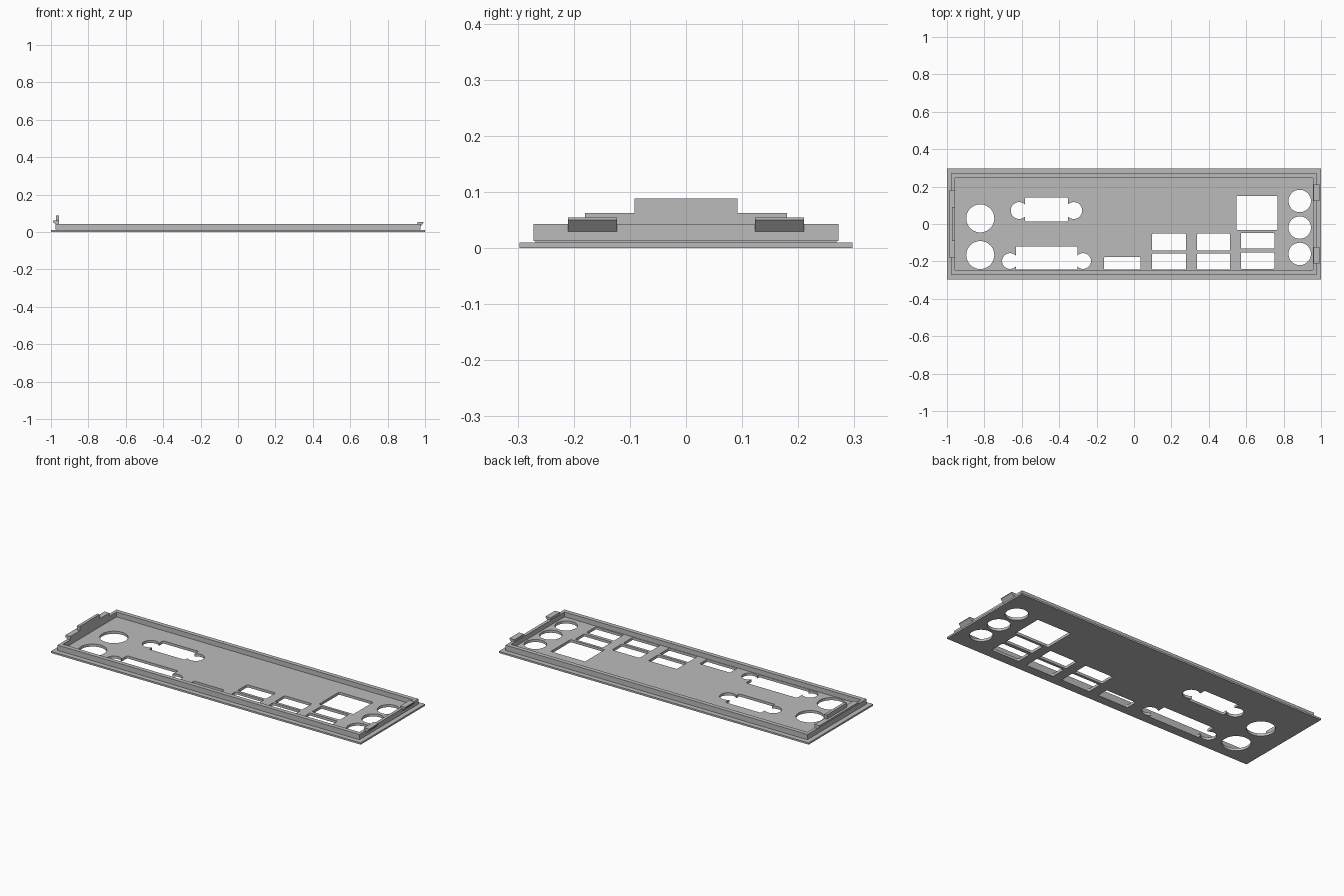
import bpy, bmesh
from math import cos, sin, pi

cube = bpy.data.objects.get("Cube")
if cube:
    bpy.data.objects.remove(cube, do_unlink=True)

steel = bpy.data.materials.new("grey_steel")
steel.use_nodes = True
GREY = (0.5, 0.5, 0.5, 1)
steel.diffuse_color = GREY
steel.node_tree.nodes["Principled BSDF"].inputs["Base Color"].default_value = GREY


def stack(name, rings):
    """Solid skinned through a list of closed rings, capped at both ends."""
    bm = bmesh.new()
    loops = [[bm.verts.new(p) for p in ring] for ring in rings]
    for a, b in zip(loops, loops[1:]):
        for i in range(len(a)):
            j = (i + 1) % len(a)
            bm.faces.new((a[i], a[j], b[j], b[i]))
    bm.faces.new(loops[0][::-1])
    bm.faces.new(loops[-1])
    bmesh.ops.recalc_face_normals(bm, faces=bm.faces[:])
    mesh = bpy.data.meshes.new(name)
    bm.to_mesh(mesh)
    bm.free()
    mesh.materials.append(steel)
    obj = bpy.data.objects.new(name, mesh)
    bpy.context.collection.objects.link(obj)
    return obj


def rectangle(x, y, z):
    return [(-x, -y, z), (x, -y, z), (x, y, z), (-x, y, z)]


def cut(outline):
    """Punch an outline through the panel."""
    tool = stack("cutter", [[(x, y, z) for x, y in outline] for z in (-0.1, 0.2)])
    tool.hide_render = True
    mod = panel.modifiers.new("cutout", 'BOOLEAN')
    mod.operation, mod.solver, mod.object = 'DIFFERENCE', 'EXACT', tool
    bpy.context.view_layer.objects.active = panel
    bpy.ops.object.modifier_apply(modifier=mod.name)
    bpy.data.objects.remove(tool, do_unlink=True)


def cut_circle(x, y, r, n=40):
    cut([(x + r * cos(2 * pi * i / n), y + r * sin(2 * pi * i / n)) for i in range(n)])


def cut_rect(x0, x1, y0, y1, r=0.006):
    corners = [(x1 - r, y1 - r), (x0 + r, y1 - r), (x0 + r, y0 + r), (x1 - r, y0 + r)]
    cut([(cx + r * cos((q + k / 3) * pi / 2), cy + r * sin((q + k / 3) * pi / 2))
         for q, (cx, cy) in enumerate(corners) for k in range(4)])


# Panel: flange, narrow neck, raised wall and sunken floor
panel = stack("panel", [rectangle(*p) for p in (
    (1, 0.297, 0), (1, 0.297, 0.01), (0.971, 0.268, 0.01), (0.971, 0.268, 0.013),
    (0.975, 0.272, 0.013), (0.975, 0.272, 0.043), (0.957, 0.247, 0.043), (0.957, 0.247, 0.015))])

# Round sockets
for y in (0.03, -0.166):
    cut_circle(-0.822, y, 0.075)
for y in (0.123, -0.019, -0.16):
    cut_circle(0.886, y, 0.06)

# Rectangular ports
cut_rect(0.547, 0.768, -0.032, 0.15)
for x0, x1 in ((0.096, 0.279), (0.337, 0.514)):
    cut_rect(x0, x1, -0.142, -0.052)
    cut_rect(x0, x1, -0.244, -0.158)
cut_rect(0.571, 0.75, -0.132, -0.047)
cut_rect(0.571, 0.75, -0.24, -0.152)
cut_rect(-0.16, 0.035, -0.244, -0.176)

# Wide connectors with a round screw hole at each side
for x0, x1, y0, y1, ya, gap, r in ((-0.583, -0.353, 0.013, 0.142, 0.072, 0.031, 0.045),
                                   (-0.632, -0.303, -0.244, -0.12, -0.198, 0.031, 0.042)):
    cut_rect(x0, x1, y0, y1)
    cut_circle(x0 - gap, ya, r)
    cut_circle(x1 + gap, ya, r)


def tab(name, profile, y0, y1):
    """Extrude an x-z profile along y."""
    stack(name, [[(x, y, z) for x, z in profile] for y in (y0, y1)])


# Right end clips with sloping undersides
clip = [(0.96, 0.03), (0.975, 0.03), (0.993, 0.05), (0.993, 0.055), (0.96, 0.055)]
tab("left_clip_front", clip, -0.21, -0.123)
tab("left_clip_back", clip, 0.123, 0.21)

# Opposite end: wide hooked ledge and tall centre tab
hook = [(-0.957, 0.035), (-0.975, 0.043), (-0.988, 0.052), (-0.988, 0.063), (-0.957, 0.063)]
tab("right_hook", hook, -0.18, 0.18)
tab("right_centre_tab", [(-0.957, 0.05), (-0.957, 0.088), (-0.974, 0.088), (-0.974, 0.05)], -0.092, 0.092)
